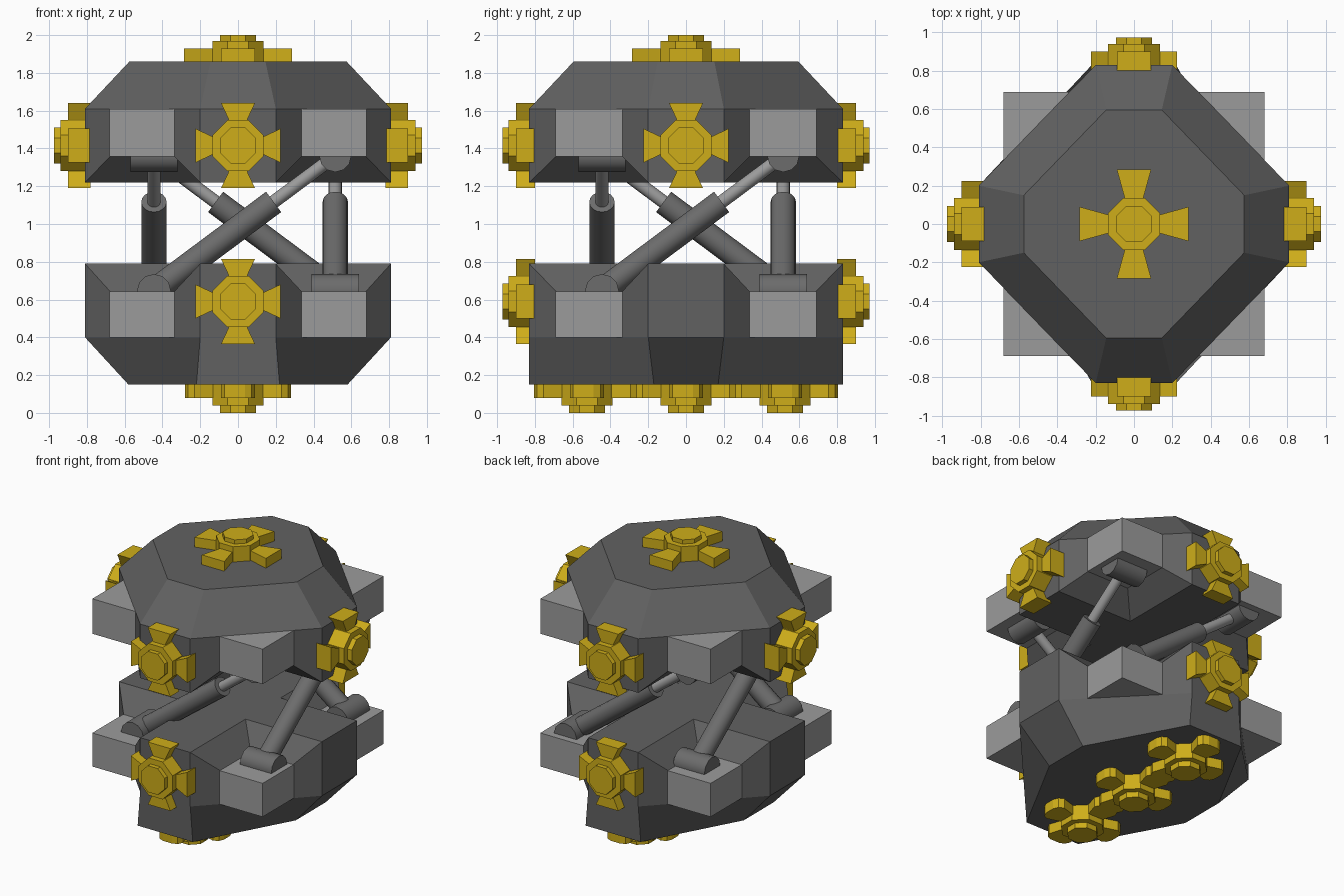
import bpy, bmesh, math
from mathutils import Vector, Matrix

if "Cube" in bpy.data.objects:
    bpy.data.objects.remove(bpy.data.objects["Cube"])


def material(name, rgb):
    m = bpy.data.materials.new(name)
    m.diffuse_color = (*rgb, 1)
    m.use_nodes = True
    m.node_tree.nodes["Principled BSDF"].inputs["Base Color"].default_value = m.diffuse_color
    return m


GOLD = material("gold", (0.62, 0.42, 0.01))
DARK = material("dark_grey", (0.12, 0.12, 0.12))
LIGHT = material("light_grey", (0.33, 0.33, 0.33))
METAL = material("metal_grey", (0.15, 0.15, 0.15))


def finish(bm, name, mat, matrix=Matrix()):
    bmesh.ops.recalc_face_normals(bm, faces=bm.faces)
    me = bpy.data.meshes.new(name)
    bm.to_mesh(me)
    bm.free()
    me.materials.append(mat)
    ob = bpy.data.objects.new(name, me)
    ob.matrix_world = matrix
    bpy.context.collection.objects.link(ob)
    return ob


def loft(bm, rings):
    """Skin equal-length rings of points and cap both ends."""
    loops = [[bm.verts.new(p) for p in r] for r in rings]
    for a, b in zip(loops, loops[1:]):
        for i in range(len(a)):
            j = (i + 1) % len(a)
            bm.faces.new((a[i], a[j], b[j], b[i]))
    bm.faces.new(loops[0])
    bm.faces.new(loops[-1])


def prism(bm, pts, z0, z1):
    loft(bm, [[(x, y, z) for x, y in pts] for z in (z0, z1)])


def octagon(ax, ay, bx, by, z):
    """Points (ax, ay) beside the x axis and (bx, by) beside the y axis, mirrored."""
    q = [(ax, ay), (bx, by), (-bx, by), (-ax, ay), (-ax, -ay), (-bx, -by), (bx, -by), (ax, -ay)]
    return [(x, y, z) for x, y in q]


def ngon(r, n=8):
    # r is the distance to the flat sides
    return [(r / math.cos(math.pi / n) * math.cos((i + .5) * 2 * math.pi / n),
             r / math.cos(math.pi / n) * math.sin((i + .5) * 2 * math.pi / n)) for i in range(n)]


CORNERS = [(sx, sy) for sx in (-1, 1) for sy in (-1, 1)]


def body(name, rings, rim, floor, far):
    """Octagonal hull with four sloped corner notches and projecting corner blocks."""
    bm = bmesh.new()
    loft(bm, rings)
    ob = finish(bm, name, DARK)
    slope = rim - floor
    for sx, sy in CORNERS:
        bm = bmesh.new()
        loft(bm, [[(sx * x, sy * y, z) for x, y in ((i, i), (1.2, i), (1.2, 1.2), (i, 1.2))]
                  for i, z in ((.34, floor), (.2 - .07, rim + slope * .5))])
        cut = finish(bm, name + "_notch_cutter", DARK)
        mod = ob.modifiers.new("notch", 'BOOLEAN')
        mod.operation, mod.solver, mod.object = 'DIFFERENCE', 'EXACT', cut
        bpy.context.view_layer.objects.active = ob
        bpy.ops.object.modifier_apply(modifier=mod.name)
        bpy.data.objects.remove(cut)
        # corner block, a hair proud of the notch floor
        bm = bmesh.new()
        prism(bm, [(sx * x, sy * y) for x, y in ((.335, .335), (.68, .335), (.68, .69), (.335, .69))],
              floor + math.copysign(.002, slope), far)
        finish(bm, name + "_corner_block", LIGHT)
    return ob


WALL = (.81, .2, .2, .83)
body("upper_body", [octagon(*WALL, 1.22), octagon(*WALL, 1.61),
                    octagon(.575, .15, .145, .595, 1.86)], 1.22, 1.36, 1.61)
body("lower_body", [octagon(.58, .17, .22, .83, .15), octagon(*WALL, .40),
                    octagon(*WALL, .79)], .79, .64, .40)


def rosette(name, pos, out, reach, heights, rounded=False):
    """Stepped octagonal hub with four flared arms, facing along 'out'."""
    arm_h, hub_h, cap_h = heights
    bm = bmesh.new()
    prism(bm, ngon(.135), -.03, hub_h)
    prism(bm, ngon(.095), hub_h - .01, cap_h)
    w = .09
    if rounded:
        arm = [(.1, -.05), (reach - .05, -w), (reach - .015, -w * .8), (reach, -w * .4),
               (reach, w * .4), (reach - .015, w * .8), (reach - .05, w), (.1, .05)]
    else:
        arm = [(.1, -.045), (.14, -.05), (reach, -w), (reach, w), (.14, .05), (.1, .045)]
    for k in range(4):
        c, s = round(math.cos(k * math.pi / 2)), round(math.sin(k * math.pi / 2))
        prism(bm, [(x * c - y * s, x * s + y * c) for x, y in arm], -.03, arm_h)
    rot = Vector(out).to_track_quat('Z', 'Y').to_matrix().to_4x4()
    finish(bm, name, GOLD, Matrix.Translation(pos) @ rot)


# gold rosettes on top, sides and underside
rosette("top_rosette", (0, 0, 1.86), (0, 0, 1), .285, (.07, .11, .14))
for s in (-1, 1):
    rosette("upper_side_rosette", (s * .81, 0, 1.415), (s, 0, 0), .225, (.09, .13, .165))
    for level, z in (("upper", 1.415), ("lower", .59)):
        rosette(level + "_end_rosette", (0, s * .83, z), (0, s, 0), .225, (.07, .11, .142))
for y in (-.525, 0, .525):
    rosette("bottom_rosette", (0, y, .15), (0, 0, -1), .28, (.07, .11, .15), True)


def cylinder(name, a, b, r, n=16, mat=METAL):
    a, b = Vector(a), Vector(b)
    d = b - a
    bm = bmesh.new()
    bmesh.ops.create_cone(bm, cap_ends=True, segments=n, radius1=r, radius2=r, depth=d.length)
    ob = finish(bm, name, mat, Matrix.Translation((a + b) / 2) @ d.to_track_quat('Z', 'Y').to_matrix().to_4x4())
    bpy.ops.object.select_all(action='DESELECT')
    ob.select_set(True)
    bpy.context.view_layer.objects.active = ob
    bpy.ops.object.shade_smooth_by_angle(angle=math.radians(35))


# four slanted pistons, turned about a slightly offset centre
for k, side in enumerate(("front", "right", "back", "left")):
    turn = Matrix.Translation((.035, .035, 0)) @ Matrix.Rotation(k * math.pi / 2, 4, 'Z')
    low, high = turn @ Vector((-.48, -.48, .645)), turn @ Vector((.48, -.48, 1.36))
    across = turn.to_3x3() @ Vector((0, .125, 0))
    mid = low.lerp(high, .66)
    cylinder(side + "_piston_barrel", low, mid, .067)
    cylinder(side + "_piston_rod", mid, high, .035, mat=LIGHT)
    cylinder(side + "_lower_knuckle", low - across, low + across, .09, 12)
    cylinder(side + "_upper_knuckle", high - across, high + across, .085, 12)
